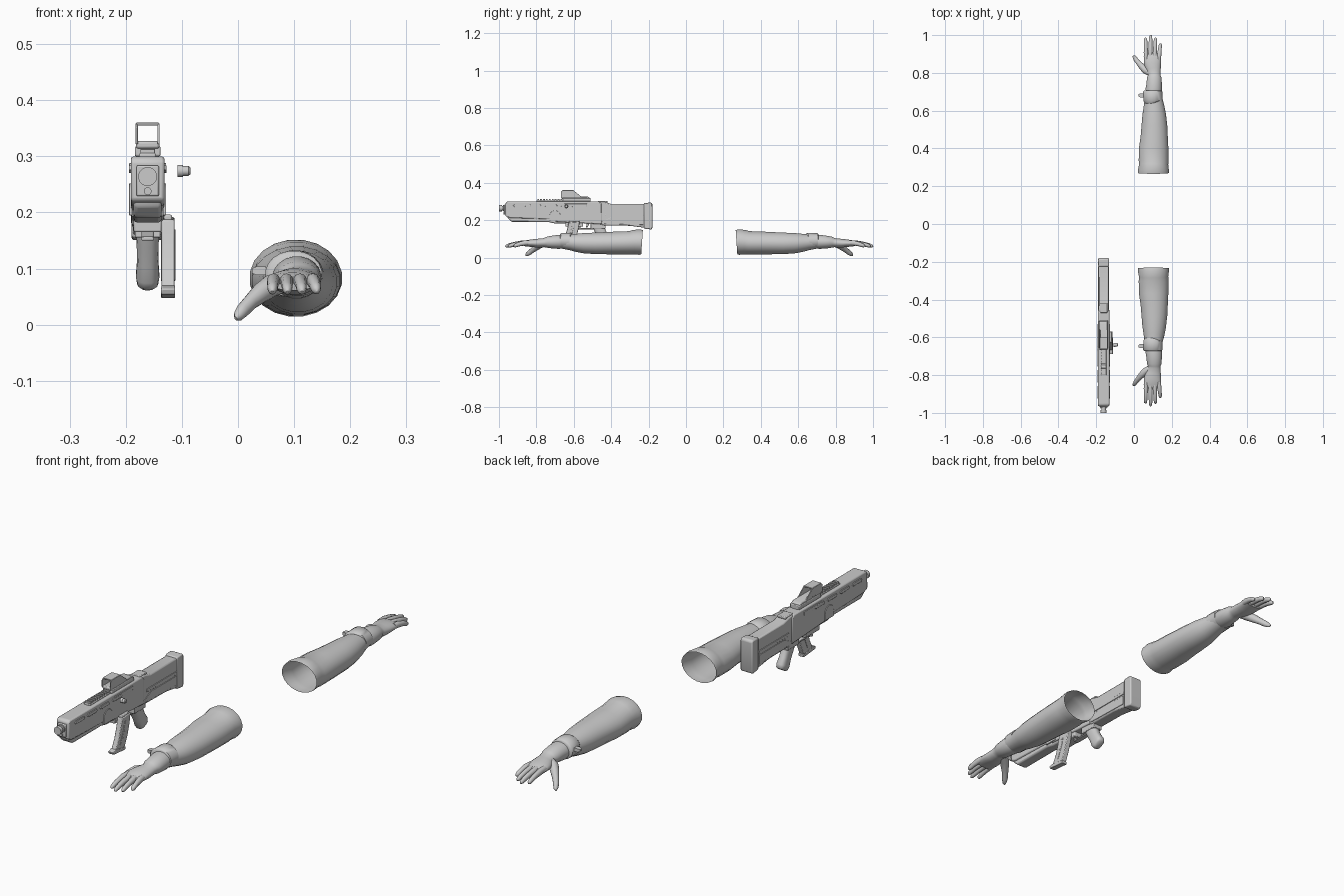
import bpy, bmesh, math
from mathutils import Vector

grey = bpy.data.materials.new("plain grey")
grey.diffuse_color = (0.6, 0.6, 0.6, 1)
GX = -0.161  # rifle centre plane


def finish(bm, name, angle=35, bevel=0.0):
    bmesh.ops.recalc_face_normals(bm, faces=bm.faces)
    me = bpy.data.meshes.new(name)
    bm.to_mesh(me)
    bm.free()
    me.materials.append(grey)
    ob = bpy.data.objects.new(name, me)
    bpy.context.collection.objects.link(ob)
    if bevel:
        m = ob.modifiers.new("bevel", 'BEVEL')
        m.width, m.segments, m.limit_method = bevel, 2, 'ANGLE'
    bpy.ops.object.select_all(action='DESELECT')
    ob.select_set(True)
    bpy.context.view_layer.objects.active = ob
    bpy.ops.object.shade_smooth_by_angle(angle=math.radians(angle))
    return ob


def prism(name, prof, width, x=GX, bevel=0.005):
    """Side profile in (y, z) pushed out across x."""
    bm = bmesh.new()
    a = [bm.verts.new((x - width / 2, y, z)) for y, z in prof]
    b = [bm.verts.new((x + width / 2, y, z)) for y, z in prof]
    bm.faces.new(a)
    bm.faces.new(b)
    for i in range(len(a)):
        j = (i + 1) % len(a)
        bm.faces.new((a[i], a[j], b[j], b[i]))
    return finish(bm, name, bevel=bevel)


def box(name, y0, y1, z0, z1, width, x=GX, bevel=0.003):
    return prism(name, [(y0, z0), (y1, z0), (y1, z1), (y0, z1)], width, x, bevel)


def tube(name, rings, n=16, caps=(True, True), place=None, power=1.0, angle=50):
    """Loft of (x, y, z, half width, half height) rings along their own path."""
    bm = bmesh.new()
    pts = [Vector(r[:3]) for r in rings]
    loops = []
    for i, r in enumerate(rings):
        t = (pts[min(i + 1, len(pts) - 1)] - pts[max(i - 1, 0)]).normalized()
        a = t.cross(Vector((0, 0, 1))).normalized()
        b = a.cross(t)
        loop = []
        for k in range(n):
            w = 2 * math.pi * (k + 0.5) / n
            c, s = math.cos(w), math.sin(w)
            p = pts[i] + a * r[3] * math.copysign(abs(c) ** power, c) \
                + b * r[4] * math.copysign(abs(s) ** power, s)
            loop.append(bm.verts.new(place(p) if place else p))
        loops.append(loop)
    for l0, l1 in zip(loops, loops[1:]):
        for k in range(n):
            m = (k + 1) % n
            bm.faces.new((l0[k], l0[m], l1[m], l1[k]))
    if caps[0]:
        bm.faces.new(loops[0])
    if caps[1]:
        bm.faces.new(loops[-1])
    return finish(bm, name, angle)


# ---------------- arms, one mirrored along y ----------------
def arm(side, place):
    # open sleeve with soft folds
    tube(side + "_sleeve", [
        (.103, .270, .082, .083, .066), (.103, .285, .083, .083, .069),
        (.104, .315, .082, .078, .066), (.104, .335, .079, .080, .063),
        (.104, .40, .078, .079, .062), (.107, .46, .077, .073, .060),
        (.108, .52, .076, .069, .058), (.107, .58, .077, .063, .055),
        (.106, .62, .079, .056, .049), (.104, .655, .082, .049, .043),
        (.103, .70, .084, .042, .036)], 20, (False, False), place)
    # strap band and its buckle
    tube(side + "_strap", [
        (.102, .650, .087, .045, .040), (.101, .654, .088, .052, .045),
        (.099, .704, .090, .051, .042), (.099, .708, .090, .044, .036)], 20, place=place)
    tube(side + "_buckle", [(.050, .681, .096, .014, .010),
                            (.032, .681, .096, .014, .010),
                            (.025, .681, .096, .009, .006)], 4, place=place, power=.9)
    # wrist gauntlet running into the palm
    tube(side + "_glove", [
        (.104, .70, .085, .042, .036), (.105, .715, .084, .044, .038),
        (.107, .745, .083, .041, .035), (.107, .775, .082, .039, .031),
        (.107, .785, .081, .034, .027), (.107, .797, .079, .034, .024),
        (.102, .825, .077, .041, .024), (.098, .855, .077, .046, .021),
        (.097, .885, .076, .046, .017), (.098, .905, .073, .043, .012)], 20, place=place)
    # four fingers: base x, tip x, tip y
    for nm, bx, tx, ty in (("index", .064, .061, .985), ("middle", .086, .088, 1.0),
                           ("ring", .109, .114, .986), ("little", .131, .140, .955)):
        path = [(0, .0125, .079), (.3, .0135, .078), (.6, .0115, .073),
                (.85, .0105, .066), (.96, .008, .061), (1, .003, .058)]
        y0 = .872
        tube(f"{side}_{nm}_finger", [(bx + (tx - bx) * t, y0 + (ty - y0) * t, z, r * .9, r)
                                     for t, r, z in path], 10, place=place)
    # thumb reaching outwards and down
    tube(side + "_thumb", [
        (.085, .800, .076, .018, .017), (.060, .815, .070, .020, .020),
        (.040, .835, .056, .017, .018), (.022, .855, .040, .013, .014),
        (.009, .872, .026, .012, .013), (.001, .885, .016, .009, .010),
        (-.004, .891, .011, .003, .004)], 12, place=place)


arm("rear", None)
arm("front", lambda p: Vector((p.x, .035 - p.y, p.z)))

# ---------------- rifle body ----------------
prism("receiver", [(-.965, .222), (-.94, .212), (-.70, .205), (-.70, .192), (-.45, .178),
                   (-.45, .288), (-.465, .300), (-.955, .300), (-.965, .292)], .060)
prism("handguard", [(-.955, .212), (-.93, .190), (-.735, .190), (-.70, .182), (-.60, .182),
                    (-.60, .225), (-.955, .225)], .050, bevel=.01)
prism("stock", [(-.47, .180), (-.44, .172), (-.30, .170), (-.21, .158), (-.21, .287),
                (-.40, .287), (-.44, .298), (-.47, .298)], .052)
prism("butt_plate", [(-.225, .155), (-.185, .150), (-.180, .16), (-.180, .288),
                     (-.187, .294), (-.225, .292)], .057)

# muzzle, its face plate and the small lower port
box("face_plate", -.972, -.95, .229, .284, .040)
tube("barrel", [(GX, -.95, .264, .017, .017), (GX, -.977, .264, .017, .017),
                (GX, -.978, .264, .012, .012), (GX, -.984, .264, .012, .012),
                (GX, -.985, .264, .017, .017), (GX, -1.0, .264, .017, .017),
                (GX, -1.0, .264, .011, .011), (GX, -.975, .264, .011, .011)], 16, angle=35)
tube("lower_port", [(GX, -.95, .238, .007, .007), (GX, -.977, .238, .007, .007)], 12, angle=35)

# side panels, repeated on both flanks
for nm, s in (("left", -1), ("right", 1)):
    fx = GX + s * .030
    for i in range(4):
        y = -.925 + i * .085
        prism(f"{nm}_vent_{i}", [(y, .276), (y + .008, .270), (y + .060, .270), (y + .068, .276),
                                 (y + .060, .284), (y + .008, .284)], .007, fx, .001)
    box(nm + "_ejection_port", -.65, -.53, .272, .288, .006, fx, .001)
    arc = [(-.70 + .03 * math.cos(a * math.pi / 8), .222 + .03 * math.sin(a * math.pi / 8))
           for a in range(9)]
    prism(nm + "_round_panel", arc + [(-.73, .195), (-.67, .195)], .006, fx, .001)
    box(nm + "_stock_rib", -.43, -.225, .222, .234, .006, GX + s * .026, .001)
    prism(nm + "_stock_cheek", [(-.46, .185), (-.40, .215), (-.23, .215), (-.23, .175),
                                (-.43, .180)], .004, GX + s * .0265, .001)

# top rail with teeth
box("rail", -.80, -.51, .296, .306, .030)
for i in range(14):
    box(f"rail_tooth_{i}", -.795 + i * .0155, -.786 + i * .0155, .304, .313, .026, bevel=.001)
box("top_cover", -.47, -.42, .292, .303, .040)

# optic: base, sloped rear housing and open hood
box("sight_base", -.66, -.51, .300, .318, .046)
prism("sight_housing", [(-.665, .314), (-.515, .314), (-.515, .322), (-.53, .327), (-.665, .327)], .042)
for nm, s in (("left", -1), ("right", 1)):
    prism(nm + "_hood_wall", [(-.668, .322), (-.555, .322), (-.595, .354), (-.605, .359),
                              (-.660, .359), (-.668, .352)], .004, GX + s * .0195, .0008)
box("hood_roof", -.662, -.600, .355, .360, .041, bevel=.001)

# trigger group and pistol grip
box("guard_bottom", -.575, -.475, .150, .157, .022, bevel=.002)
prism("guard_front", [(-.580, .185), (-.570, .150), (-.562, .150), (-.570, .185)], .022, bevel=.002)
prism("trigger", [(-.530, .185), (-.535, .160), (-.527, .160), (-.515, .185)], .010, bevel=.002)
box("grip_mount", -.51, -.43, .155, .185, .046)
tube("pistol_grip", [(GX, -.475, .180, .021, .030), (GX, -.462, .150, .020, .029),
                     (GX, -.445, .115, .019, .027), (GX, -.430, .088, .021, .030),
                     (GX, -.424, .076, .019, .027), (GX, -.421, .071, .013, .019)],
     16, power=.7)
box("magazine_well", -.645, -.55, .165, .20, .050)

# curved magazine sitting beside the well, with floor plate and ribs
MX = -.1245
prism("magazine", [(-.628, .187), (-.636, .150), (-.650, .105), (-.672, .062), (-.612, .052),
                   (-.590, .100), (-.575, .150), (-.568, .192)], .023, MX, .003)
prism("magazine_floor", [(-.690, .064), (-.686, .054), (-.606, .047), (-.605, .060), (-.670, .070)],
      .025, MX, .002)
box("top_cartridge", -.625, -.570, .184, .196, .014, MX, .003)
prism("magazine_rib", [(-.610, .170), (-.616, .140), (-.642, .080), (-.632, .078),
                       (-.606, .140), (-.600, .170)], .026, MX, .001)

# loose charging knob
tube("knob_stem", [(-.108, -.64, .274, .011, .011), (-.098, -.64, .274, .011, .011)], 12, angle=35)
tube("knob_cap", [(-.098, -.64, .274, .009, .009), (-.088, -.64, .274, .009, .009),
                  (-.085, -.64, .274, .006, .006)], 12, angle=35)
